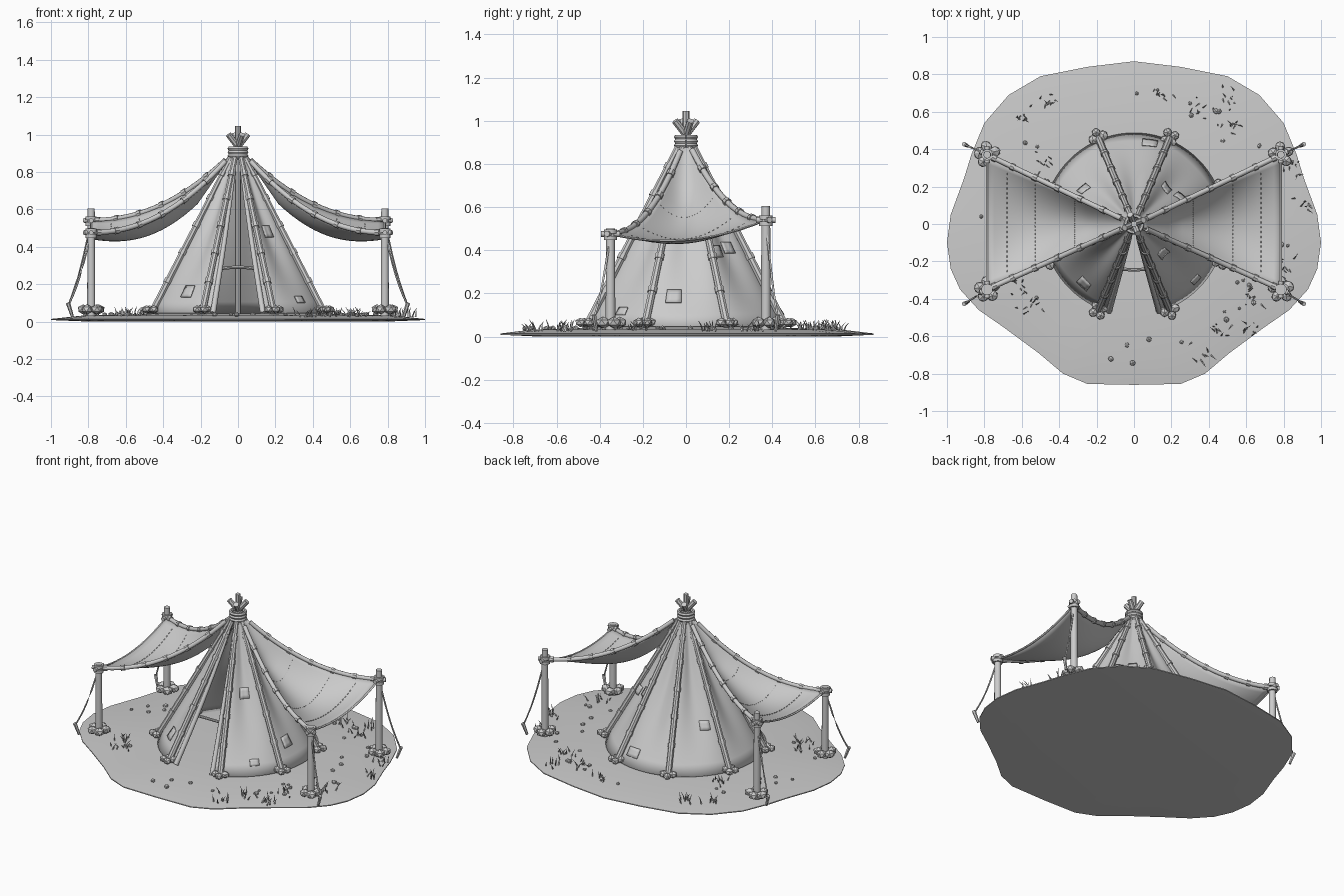
import bpy, bmesh, math, random
from math import sin, cos, pi, radians
from mathutils import Vector as V, Matrix

random.seed(4)
cube = bpy.data.objects.get("Cube")
if cube:
    bpy.data.objects.remove(cube)

grey = bpy.data.materials.new("plain_grey")
grey.use_nodes = True
grey.diffuse_color = (0.6, 0.6, 0.6, 1)
grey.node_tree.nodes["Principled BSDF"].inputs["Base Color"].default_value = (0.6, 0.6, 0.6, 1)


def finish(name, bm, angle=40, thick=0):
    bmesh.ops.recalc_face_normals(bm, faces=bm.faces)
    me = bpy.data.meshes.new(name)
    bm.to_mesh(me)
    bm.free()
    me.materials.append(grey)
    ob = bpy.data.objects.new(name, me)
    bpy.context.collection.objects.link(ob)
    if thick:
        mod = ob.modifiers.new("thickness", "SOLIDIFY")
        mod.thickness, mod.offset = thick, 0
    bpy.ops.object.select_all(action="DESELECT")
    ob.select_set(True)
    bpy.context.view_layer.objects.active = ob
    bpy.ops.object.shade_smooth_by_angle(angle=radians(angle))
    return ob


def tube(bm, pts, r, sides=8, tip=None):
    """Sweep a round section along points; tip is the end radius."""
    pts = [V(p) for p in pts]
    tip = r if tip is None else tip
    rings = []
    for i, p in enumerate(pts):
        d = (pts[min(i + 1, len(pts) - 1)] - pts[max(i - 1, 0)]).normalized()
        ref = V((0, 0, 1)) if abs(d.z) < 0.95 else V((1, 0, 0))
        a = d.cross(ref).normalized()
        b = d.cross(a)
        k = r + (tip - r) * i / (len(pts) - 1)
        rings.append([bm.verts.new(p + k * (a * cos(2 * pi * j / sides) + b * sin(2 * pi * j / sides)))
                      for j in range(sides)])
    for lo, hi in zip(rings, rings[1:]):
        for j in range(sides):
            bm.faces.new((lo[j], lo[j - 1], hi[j - 1], hi[j]))
    bm.faces.new(rings[0])
    bm.faces.new(rings[-1])


def sheet(bm, f, nu, nv):
    g = [[bm.verts.new(f(i / nu, j / nv)) for j in range(nv + 1)] for i in range(nu + 1)]
    for i in range(nu):
        for j in range(nv):
            bm.faces.new((g[i][j], g[i + 1][j], g[i + 1][j + 1], g[i][j + 1]))


def stone(bm, p, s):
    m = Matrix.Translation(p) @ Matrix.Rotation(random.random() * 6, 4, "Z") @ \
        Matrix.Diagonal((s * random.uniform(0.9, 1.2), s, s * 0.85, 1))
    bmesh.ops.create_icosphere(bm, subdivisions=1, radius=1, matrix=m)


def stone_ring(bm, x, y, spread, s, n):
    for k in range(n):
        a = 2 * pi * k / n + 0.4
        stone(bm, V((x + spread * cos(a), y + spread * sin(a), 0.065)), s)


# Ground: one half outline, mirrored, raised in rings
half = [(0, .87), (.25, .84), (.5, .79), (.67, .69), (.8, .54), (.87, .37), (.91, .24), (.98, .05), (1, -.1),
        (.98, -.24), (.93, -.35), (.83, -.46), (.7, -.55), (.51, -.69), (.38, -.8), (.25, -.855), (0, -.86)]
outline = half + [(-x, y) for x, y in half[-2:0:-1]]
bm = bmesh.new()
rings = [[bm.verts.new((x * s, y * s, z)) for x, y in outline]
         for s, z in ((.8, 0), (1, .008), (1, .014), (.83, .032), (.4, .044))]
for lo, hi in zip(rings, rings[1:]):
    for j in range(len(outline)):
        bm.faces.new((lo[j - 1], lo[j], hi[j], hi[j - 1]))
bm.faces.new(rings[0])
bm.faces.new(rings[-1])
finish("ground", bm)


# Tent canvas: open at the front, drawn in between the poles
def tent(a, t):
    c = (1 - cos(8 * (a - pi / 8))) / 2
    r = 0.485 * (1 - t) + 0.03 * t - 0.035 * c * sin(pi * t) - 0.012 * sin(pi * t)
    return V((r * cos(a), r * sin(a), 0.045 + 0.865 * t))


bm = bmesh.new()
sheet(bm, lambda u, v: tent(radians(-75 + 330 * u), v), 110, 14)
finish("tent_canvas", bm, 60, 0.006)

# Rolled door flaps along the opening
bm = bmesh.new()
for a in (-74, 254):
    tube(bm, [tent(radians(a), t / 10) for t in range(10)], 0.016, 8, 0.01)
finish("door_rolls", bm, 60)

# Tent poles with wraps, footed by stones
poles, wraps, stones = bmesh.new(), bmesh.new(), bmesh.new()
for k in range(8):
    a = pi / 8 + k * pi / 4
    d = V((cos(a), sin(a), 0))
    foot, top = d * 0.5 + V((0, 0, .045)), d * 0.028 + V((0, 0, .9))
    tip = d * -0.055 + V((0, 0, 1.0))
    tube(poles, [foot, top], 0.019, 8, 0.015)
    if k % 2 == 0:
        tube(poles, [top, tip], 0.017)
    for t in (.2, .38, .55, .72, .87):
        tube(wraps, [foot.lerp(top, t - .013), foot.lerp(top, t + .013)], 0.023 - 0.003 * t)
    stone_ring(stones, foot.x, foot.y, 0.03, 0.026, 4)
tube(poles, [(0, 0, .04), (0, 0, 1.045)], 0.016)
finish("tent_poles", poles)

# Crown lashing and the curved bar across the doorway
circle = [(cos(k * pi / 10), sin(k * pi / 10)) for k in range(21)]
for z in (.885, .905, .925):
    tube(wraps, [(.045 * x, .045 * y, z) for x, y in circle], 0.011, 6)
bm = bmesh.new()
tube(bm, [(.13 * s / 6, -.245 + .02 * (s / 6) ** 2, .29 - .012 * (s / 6) ** 2) for s in range(-6, 7)], 0.009)
finish("door_bar", bm)


# Side awnings: hanging edges, sagging cloth
def edge(side, end, u):
    z = 0.475 if end < 0 else 0.54
    y = 0.35 if end < 0 else 0.37
    return V((side * (.03 + .755 * u), end * y * (.03 + .97 * u), z + (.9 - z) * abs(1 - u) ** 2.1))


def awning(side, u, v):
    p = edge(side, -1, u).lerp(edge(side, 1, u), v)
    p.z -= 4 * v * (1 - v) * min(1, 4 * u) * (.06 + .045 * sin(pi * u))
    return p


cloth, rods, posts, ropes, stitches = [bmesh.new() for _ in range(5)]
for side in (-1, 1):
    sheet(cloth, lambda u, v: awning(side, u, v), 20, 16)
    tube(ropes, [awning(side, 1, v / 12) for v in range(13)], 0.006, 6)
    for u in (.38, .66, .86):
        for k in range(2, 23):
            a, b = awning(side, u, (k - .2) / 24), awning(side, u, (k + .2) / 24)
            up = V((0, 0, .004))
            tube(stitches, [a + up, b + up], 0.003, 4)
    for end in (-1, 1):
        tube(rods, [edge(side, end, u / 20) for u in range(1, 22)], 0.014)
        for u in (.18, .34, .5, .66, .82, .95):
            tube(wraps, [edge(side, end, u - .014), edge(side, end, u + .014)], 0.019)
        # Corner post, lashing and foot stones
        c = edge(side, end, 1)
        height = 0.5 if end < 0 else 0.605
        tube(posts, [(c.x, c.y, .03), (c.x, c.y, height)], 0.023, 10, 0.02)
        for dz in (-.018, .012):
            tube(wraps, [(c.x, c.y, c.z + dz - .01), (c.x, c.y, c.z + dz + .01)], 0.031, 10)
        tube(rods, [c + V((0, -.045, 0)), c + V((0, .045, 0))], 0.013)
        stone_ring(stones, c.x, c.y, 0.043, 0.032, 5)
        # Guy rope and stake
        s = V((side * .905, end * .425, .09))
        tube(ropes, [c.lerp(s, t / 6) - V((0, 0, .04 * sin(pi * t / 6))) for t in range(7)], 0.005, 6)
        tube(posts, [s - V((side * .02, end * .01, .065)), s + V((side * .004, end * .002, .01))], 0.008, 6, 0.012)
finish("awning_cloth", cloth, 60, 0.006)
finish("awning_rods", rods, 60)
finish("awning_posts_and_stakes", posts)
finish("ropes", ropes, 60)
finish("awning_stitches", stitches)
finish("pole_wraps", wraps)
finish("foot_stones", stones, 10)

# Canvas patches: angle, height, half width, half height
bm = bmesh.new()
for deg, t, w, h in ((-130, .13, .035, .035), (-42, .08, .028, .02), (-45, .5, .03, .035), (-8, .16, .035, .035),
                     (30, .4, .03, .03), (79, .09, .04, .03), (145, .3, .03, .03), (48, .42, .03, .03)):
    def patch(u, v):
        a = radians(deg) + (2 * u - 1) * w / (.48 * (1 - t))
        p = tent(a, t + (2 * v - 1) * h)
        return p + V((cos(a), sin(a), .5)) * .007
    sheet(bm, patch, 3, 3)
finish("canvas_patches", bm, 60, 0.006)

# Grass tufts and pebbles
tufts = [(-.45, .64), (-.5, .34), (.15, .69), (.5, .68), (.36, .62), (-.55, -.43), (-.6, -.34), (.6, -.55),
         (.45, -.58), (.37, -.69), (.86, .3), (.9, .1), (.62, -.4), (-.58, .57), (.52, .52), (.8, -.22)]
grass, pebbles = bmesh.new(), bmesh.new()
for x, y in tufts:
    for _ in range(9):
        p = V((x + random.gauss(0, .03), y + random.gauss(0, .025), .025))
        lean = V((random.uniform(-.02, .02), random.uniform(-.02, .02), random.uniform(.03, .055)))
        tube(grass, [p, p + lean * .6, p + lean + V((lean.x, lean.y, 0)) * .4], 0.005, 3, 0.001)
for _ in range(36):
    a, r = random.uniform(0, 2 * pi), random.uniform(.62, .8)
    stone(pebbles, V((r * cos(a) * 1.05, r * sin(a) * .95, .038)), random.uniform(.009, .017))
finish("grass_tufts", grass)
finish("pebbles", pebbles, 10)
